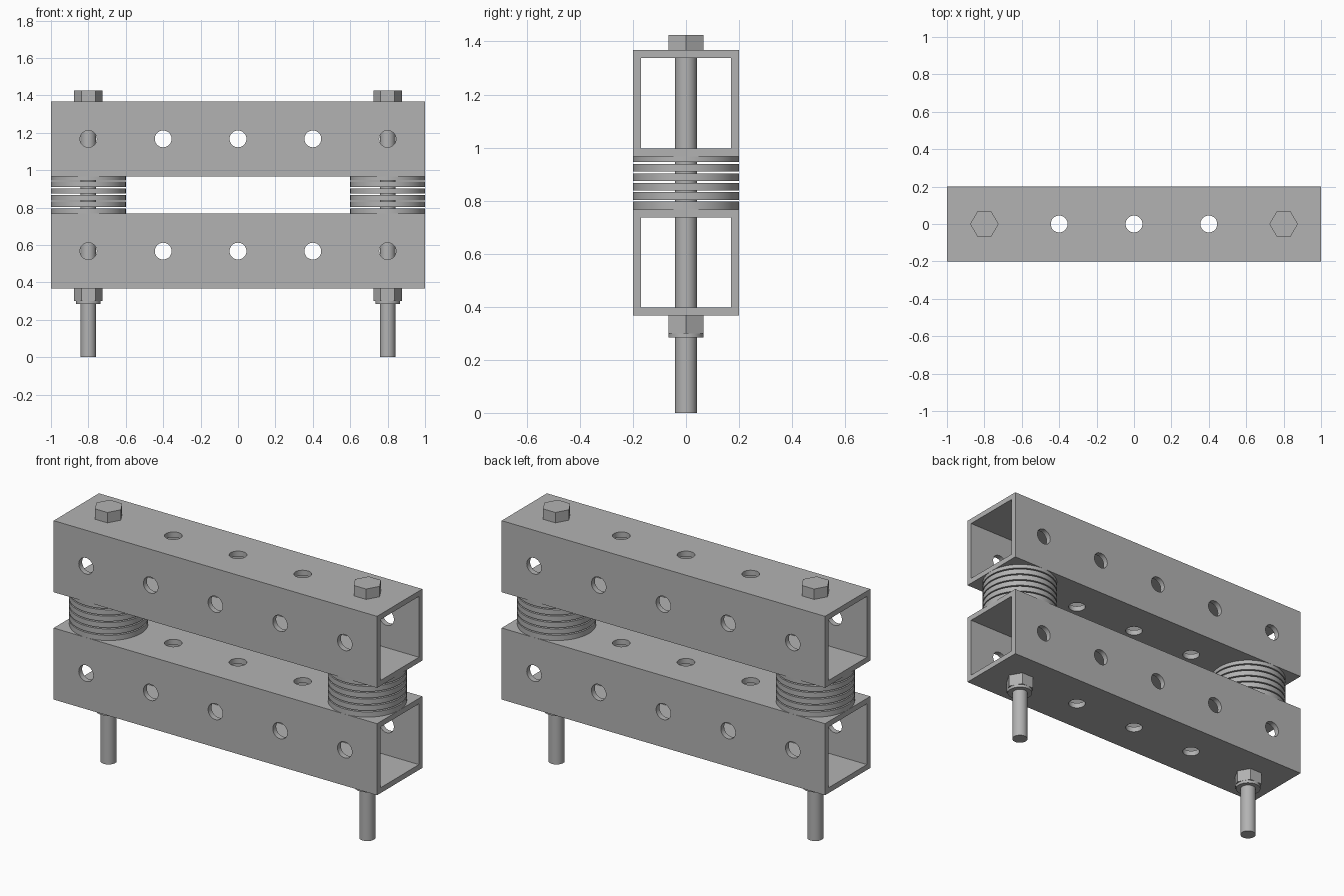
import bpy
import bmesh
from math import radians
from mathutils import Matrix, Vector

default = bpy.data.objects.get("Cube")
if default:
    bpy.data.objects.remove(default, do_unlink=True)

steel = bpy.data.materials.new("steel_grey")
steel.use_nodes = True
GREY = (0.45, 0.45, 0.45, 1)
steel.diffuse_color = GREY
steel.node_tree.nodes["Principled BSDF"].inputs["Base Color"].default_value = GREY

# Main sizes
HOLE_X = [-0.8, -0.4, 0, 0.4, 0.8]
BEAM_H, HALF, WALL = 0.4, 0.2, 0.03
LOWER_Z, UPPER_Z = 0.367, 0.967
ROD_R, HOLE_R, HEX_R = 0.041, 0.045, 0.076


def finish(name, bm):
    bmesh.ops.recalc_face_normals(bm, faces=bm.faces[:])
    mesh = bpy.data.meshes.new(name)
    bm.to_mesh(mesh)
    bm.free()
    mesh.materials.append(steel)
    ob = bpy.data.objects.new(name, mesh)
    bpy.context.collection.objects.link(ob)
    return ob


def activate(ob):
    bpy.ops.object.select_all(action="DESELECT")
    ob.select_set(True)
    bpy.context.view_layer.objects.active = ob


def smooth(ob):
    activate(ob)
    bpy.ops.object.shade_smooth_by_angle(angle=radians(30))


def add_prism(bm, radius, z0, z1, sides, x=0):
    place = Matrix.Translation((x, 0, (z0 + z1) / 2))
    bmesh.ops.create_cone(bm, cap_ends=True, segments=sides, radius1=radius,
                          radius2=radius, depth=z1 - z0, matrix=place)


def prism(name, radius, z0, z1, sides, x):
    bm = bmesh.new()
    # Hexagons have corners on the x axis
    add_prism(bm, radius, z0, z1, sides)
    if sides == 6:
        corner = max(v.co.x for v in bm.verts)
        if corner < radius * 0.95:
            bmesh.ops.rotate(bm, verts=bm.verts[:], matrix=Matrix.Rotation(radians(30), 3, "Z"))
    bmesh.ops.translate(bm, verts=bm.verts[:], vec=(x, 0, 0))
    ob = finish(name, bm)
    smooth(ob)
    return ob


def washer(name, inner, outer, z0, z1, x):
    bm = bmesh.new()
    profile = [(inner, z0), (outer, z0), (outer, z1), (inner, z1)]
    verts = [bm.verts.new((r, 0, z)) for r, z in profile]
    edges = [bm.edges.new((verts[i], verts[(i + 1) % 4])) for i in range(4)]
    bmesh.ops.spin(bm, geom=verts + edges, cent=(0, 0, 0), axis=(0, 0, 1),
                   angle=radians(360), steps=64, use_merge=True)
    bmesh.ops.remove_doubles(bm, verts=bm.verts[:], dist=0.0001)
    bmesh.ops.translate(bm, verts=bm.verts[:], vec=(x, 0, 0))
    smooth(finish(name, bm))


def hole_cutter(name, along_y, z):
    bm = bmesh.new()
    for x in HOLE_X:
        add_prism(bm, HOLE_R, -0.4, 0.4, 32, x)
    if along_y:
        bmesh.ops.rotate(bm, verts=bm.verts[:], matrix=Matrix.Rotation(radians(90), 3, "X"))
    bmesh.ops.translate(bm, verts=bm.verts[:], vec=(0, 0, z))
    ob = finish(name, bm)
    ob.hide_render = True
    return ob


def beam(name, z0):
    # Square tube swept along x
    mid = z0 + BEAM_H / 2
    bm = bmesh.new()
    loops = []
    for x, half in ((-1, HALF), (-1, HALF - WALL), (1, HALF - WALL), (1, HALF)):
        loops.append([bm.verts.new((x, sy * half, mid + sz * half))
                      for sy, sz in ((-1, -1), (1, -1), (1, 1), (-1, 1))])
    for a, b in zip(loops, loops[1:] + loops[:1]):
        for i in range(4):
            j = (i + 1) % 4
            bm.faces.new((a[i], a[j], b[j], b[i]))
    ob = finish(name, bm)
    # Rows of round holes through the sides, then through top and bottom
    for along_y in (True, False):
        cutter = hole_cutter("hole_cutter", along_y, mid)
        mod = ob.modifiers.new("holes", "BOOLEAN")
        mod.operation = "DIFFERENCE"
        mod.solver = "EXACT"
        mod.object = cutter
        activate(ob)
        bpy.ops.object.modifier_apply(modifier=mod.name)
        bpy.data.objects.remove(cutter, do_unlink=True)
    smooth(ob)


beam("lower_beam", LOWER_Z)
beam("upper_beam", UPPER_Z)

# Bolt, nut and disc stack at each end
TOP = UPPER_Z + BEAM_H
for side, x in (("right", -0.8), ("left", 0.8)):
    prism(side + "_bolt_rod", ROD_R, 0, TOP + 0.01, 48, x)
    prism(side + "_bolt_head", HEX_R, TOP, TOP + 0.058, 6, x)
    prism(side + "_nut", HEX_R, 0.3, LOWER_Z, 6, x)
    prism(side + "_nut_collar", 0.066, 0.284, 0.3, 48, x)
    for k in range(6):
        z = LOWER_Z + BEAM_H + k * 0.0357
        washer(f"{side}_disc_{k + 1}", ROD_R, HALF, z, min(z + 0.029, UPPER_Z), x)
